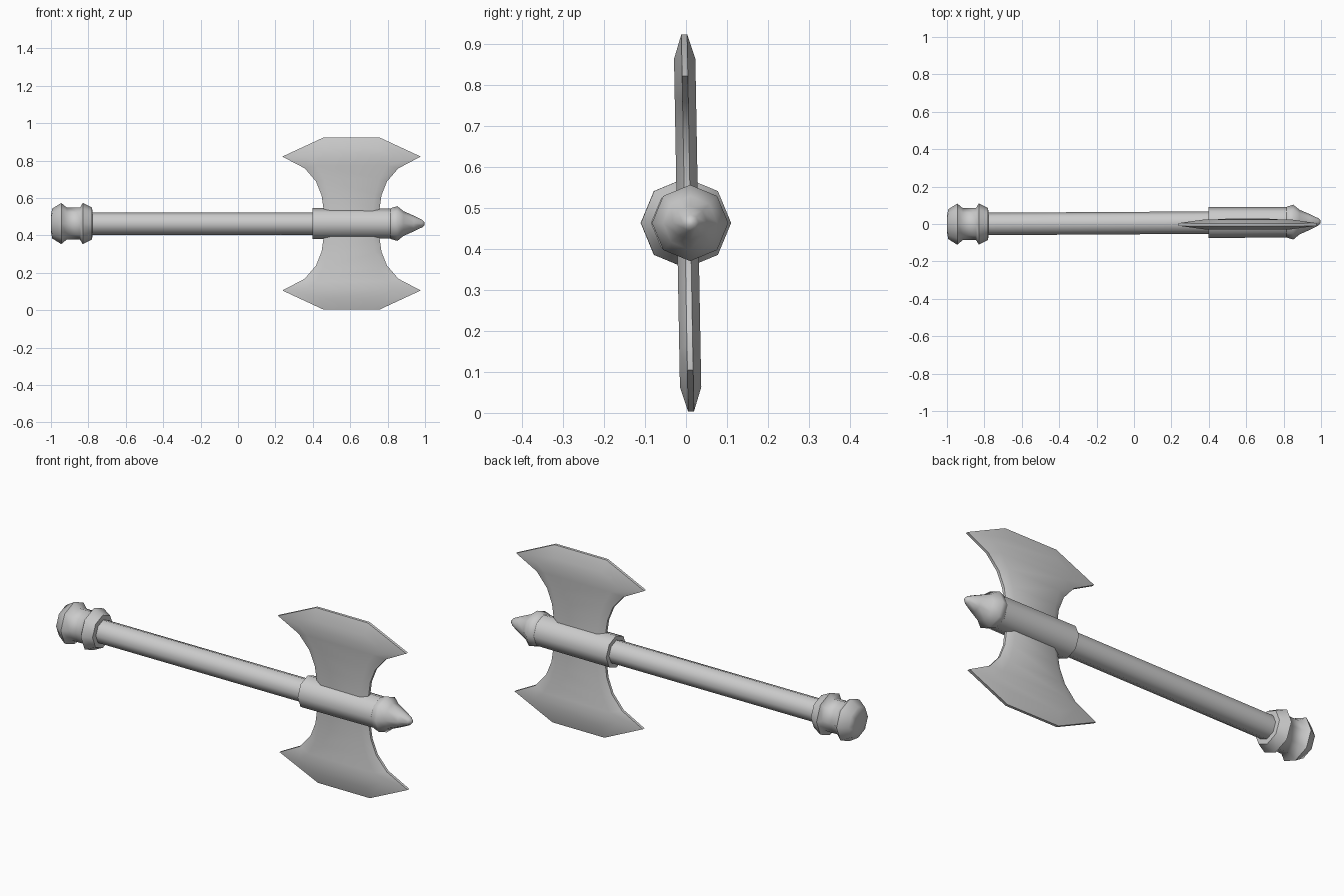
import bpy, bmesh
from math import sin, cos, pi

if "Cube" in bpy.data.objects:
    bpy.data.objects.remove(bpy.data.objects["Cube"])

AXIS_Z = 0.463   # height of the shaft
SIDES = 8
BLADE_X = 0.607


def finish(name, bm, angle=50):
    bmesh.ops.recalc_face_normals(bm, faces=bm.faces)
    mesh = bpy.data.meshes.new(name)
    bm.to_mesh(mesh)
    bm.free()
    ob = bpy.data.objects.new(name, mesh)
    bpy.context.collection.objects.link(ob)
    bpy.ops.object.select_all(action='DESELECT')
    ob.select_set(True)
    bpy.context.view_layer.objects.active = ob
    bpy.ops.object.shade_smooth_by_angle(angle=angle * pi / 180)
    return ob


def lathe(name, profile, angle=50):
    """Turn (x, radius) pairs around the slightly yawed shaft axis."""
    bm = bmesh.new()
    rings = []
    for x, r in profile:
        cy = 0.005 + 0.006 * x
        rings.append([bm.verts.new((x, cy + r * cos(2 * pi * i / SIDES),
                                    AXIS_Z + r * sin(2 * pi * i / SIDES)))
                      for i in range(SIDES)])
    for a, b in zip(rings, rings[1:]):
        for i in range(SIDES):
            j = (i + 1) % SIDES
            bm.faces.new((a[i], a[j], b[j], b[i]))
    bm.faces.new(rings[0])
    bm.faces.new(rings[-1])
    return finish(name, bm, angle)


def blade(name, s):
    """Flared blade: thin outer rim, thick flat inner panel on both sides."""
    # (half width, distance from shaft), one side from root to cutting edge
    rim = [(.15, 0), (.15, .08), (.16, .15), (.19, .225), (.25, .295), (.37, .358), (.15, .46)]
    panel = [(.115, 0), (.115, .08), (.125, .155), (.15, .24), (.19, .31), (.235, .35), (.14, .40)]
    bm = bmesh.new()

    def loop(half, y):
        pts = half + [(-x, d) for x, d in reversed(half)]
        return [bm.verts.new((BLADE_X + x, 0.004 - 0.018 * s * d + y, AXIS_Z + s * d))
                for x, d in pts]

    loops = [loop(panel, -.026), loop(rim, -.007), loop(rim, .007), loop(panel, .026)]
    n = len(loops[0])
    for a, b in zip(loops, loops[1:]):
        for i in range(n):
            j = (i + 1) % n
            bm.faces.new((a[i], a[j], b[j], b[i]))
    # flat panels as strips between the two sides
    for l in (loops[0], loops[-1]):
        for i in range(n // 2 - 1):
            bm.faces.new((l[i], l[i + 1], l[n - 2 - i], l[n - 1 - i]))
    return finish(name, bm, 60)


# shaft and the socket holding the blades
lathe("handle", [(-0.80, .06), (0.42, .06)])
lathe("blade_socket", [(0.397, .083), (0.82, .081)])

# double-ridged pommel
lathe("pommel", [(-1.0, .045), (-.993, .08), (-.945, .11), (-.915, .085), (-.845, .085),
                 (-.83, .11), (-.78, .085), (-.778, .055)], 60)

# collar and end spike
lathe("end_spike", [(.81, .075), (.818, .083), (.852, .093), (.885, .066), (.94, .042),
                    (.985, .02), (.997, .008)], 60)

# mirrored axe blades
blade("upper_blade", 1)
blade("lower_blade", -1)
